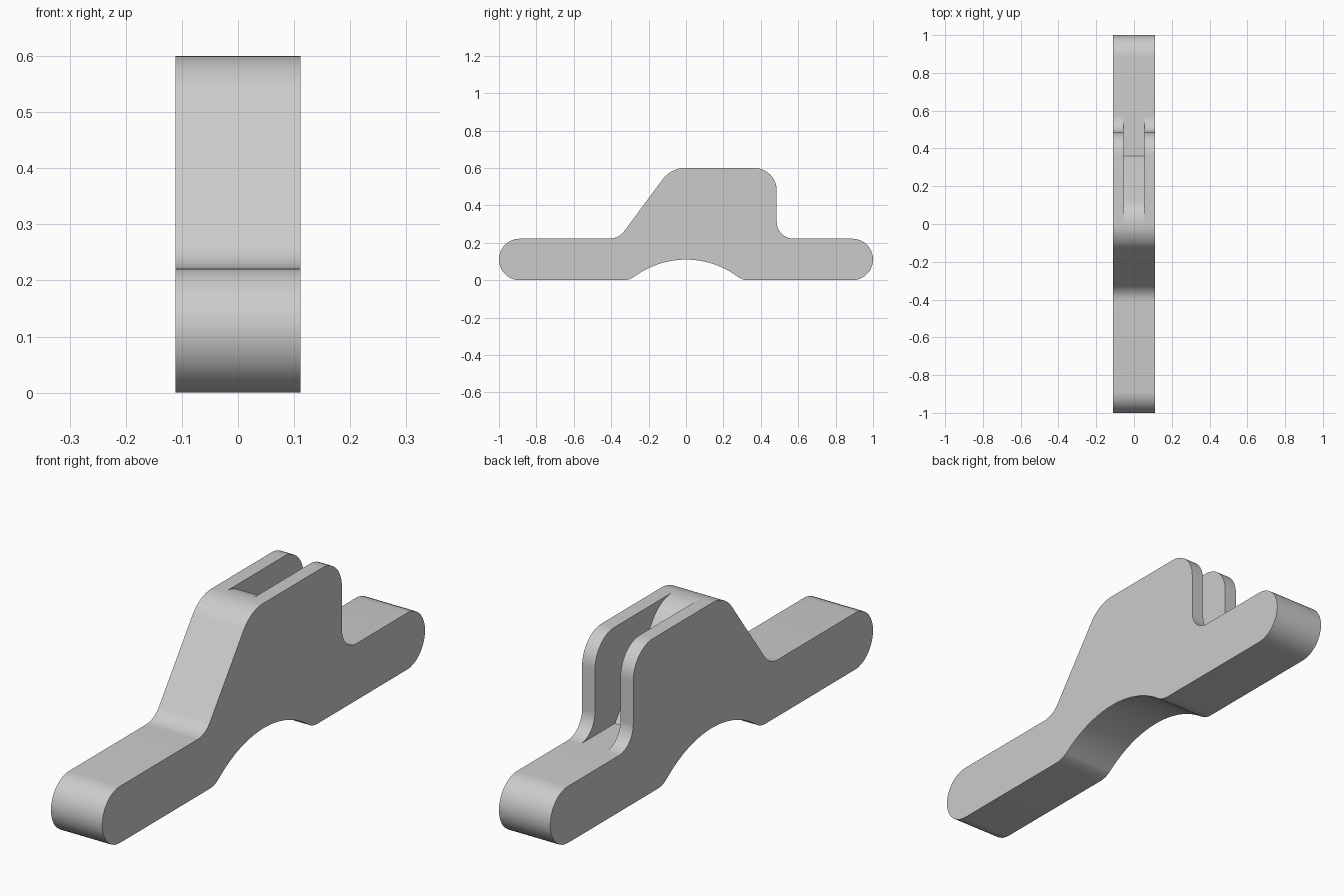
import bpy
import bmesh
from math import atan2, cos, hypot, pi, radians, sin, sqrt, tan
from mathutils import Vector

if "Cube" in bpy.data.objects:
    bpy.data.objects.remove(bpy.data.objects["Cube"])

HALF_WIDTH, SLOT = 0.111, 0.0555     # half widths of the body and the slot
ARM, TOP = 0.222, 0.6                # heights of the arms and the crown
END = 1 - ARM / 2                    # centre of each rounded arm end


def arc(cy, cz, radius, start, stop, steps=18):
    """Points of an arc in the side plane."""
    angles = [start + (stop - start) * i / steps for i in range(steps + 1)]
    return [(cy + radius * cos(a), cz + radius * sin(a)) for a in angles]


def fillet(before, corner, after, radius, steps=14):
    """Rounded replacement for one corner of the outline."""
    p = Vector(corner)
    u = (Vector(before) - p).normalized()
    v = (Vector(after) - p).normalized()
    half = u.angle(v) / 2
    centre = p + (u + v).normalized() * radius / sin(half)
    a = p + u * radius / tan(half) - centre
    b = p + v * radius / tan(half) - centre
    start = atan2(a.y, a.x)
    sweep = (atan2(b.y, b.x) - start + pi) % (2 * pi) - pi
    return arc(centre.x, centre.y, radius, start, start + sweep, steps)


# Underside: shallow arch blended into the flat feet, then the rounded ends
arch_r, arch_z, blend = 0.464, -0.354, 0.1
blend_y = sqrt((arch_r + blend) ** 2 - (blend - arch_z) ** 2)
lean = atan2(blend - arch_z, blend_y)
underside = (arc(-END, ARM / 2, ARM / 2, pi / 2, 3 * pi / 2)
             + arc(-blend_y, blend, blend, -pi / 2, -lean, 8)
             + arc(0, arch_z, arch_r, pi - lean, lean, 32)[1:-1]
             + arc(blend_y, blend, blend, pi + lean, 3 * pi / 2, 8)
             + arc(END, ARM / 2, ARM / 2, -pi / 2, pi / 2))

# Upper outline corners
back_arm, front_arm = (END, ARM), (-END, ARM)
ear_foot, ear_top = (0.485, ARM), (0.485, TOP)
front_top, front_foot = (-0.08, TOP), (-0.36, ARM)
ramp_top, ramp_foot = (0.08, TOP), (0.36, ARM)

front = (fillet(ear_top, front_top, front_foot, 0.15)
         + fillet(front_top, front_foot, front_arm, 0.1))
ear = (fillet(back_arm, ear_foot, ear_top, 0.09)
       + fillet(ear_foot, ear_top, front_top, 0.12))
ramp = [ear[0], ramp_foot] + fillet(ramp_foot, ramp_top, front_top, 0.15)
ear_outline = underside + ear + front
core_outline = underside + ramp + front
# Slot wall: the area between the ear outline and the ramp
slot_wall = ear + [front[0]] + ramp[:0:-1]

bm = bmesh.new()


def add_face(points):
    bm.faces.new([bm.verts.new(p) for p in points])


def add_band(outline, x0, x1):
    """Strip of surface following an outline from x0 to x1."""
    for a, b in zip(outline, outline[1:] + outline[:1]):
        if hypot(a[0] - b[0], a[1] - b[1]) > 1e-5:
            add_face([(x0, *a), (x0, *b), (x1, *b), (x1, *a)])


add_band(core_outline, -SLOT, SLOT)
for side in (-1, 1):
    add_band(ear_outline, side * SLOT, side * HALF_WIDTH)
    add_face([(side * HALF_WIDTH, *p) for p in ear_outline])
    add_face([(side * SLOT, *p) for p in slot_wall])

bmesh.ops.remove_doubles(bm, verts=bm.verts, dist=1e-5)
bmesh.ops.recalc_face_normals(bm, faces=bm.faces)
mesh = bpy.data.meshes.new("slotted_bracket")
bm.to_mesh(mesh)
bm.free()

# Single plain grey material
grey = bpy.data.materials.new("plain grey")
grey.use_nodes = True
colour = (0.6, 0.6, 0.6, 1)
grey.diffuse_color = colour
grey.node_tree.nodes["Principled BSDF"].inputs["Base Color"].default_value = colour
mesh.materials.append(grey)

bracket = bpy.data.objects.new("slotted_bracket", mesh)
bpy.context.collection.objects.link(bracket)
bpy.ops.object.select_all(action="DESELECT")
bracket.select_set(True)
bpy.context.view_layer.objects.active = bracket
bpy.ops.object.shade_smooth_by_angle(angle=radians(30))
